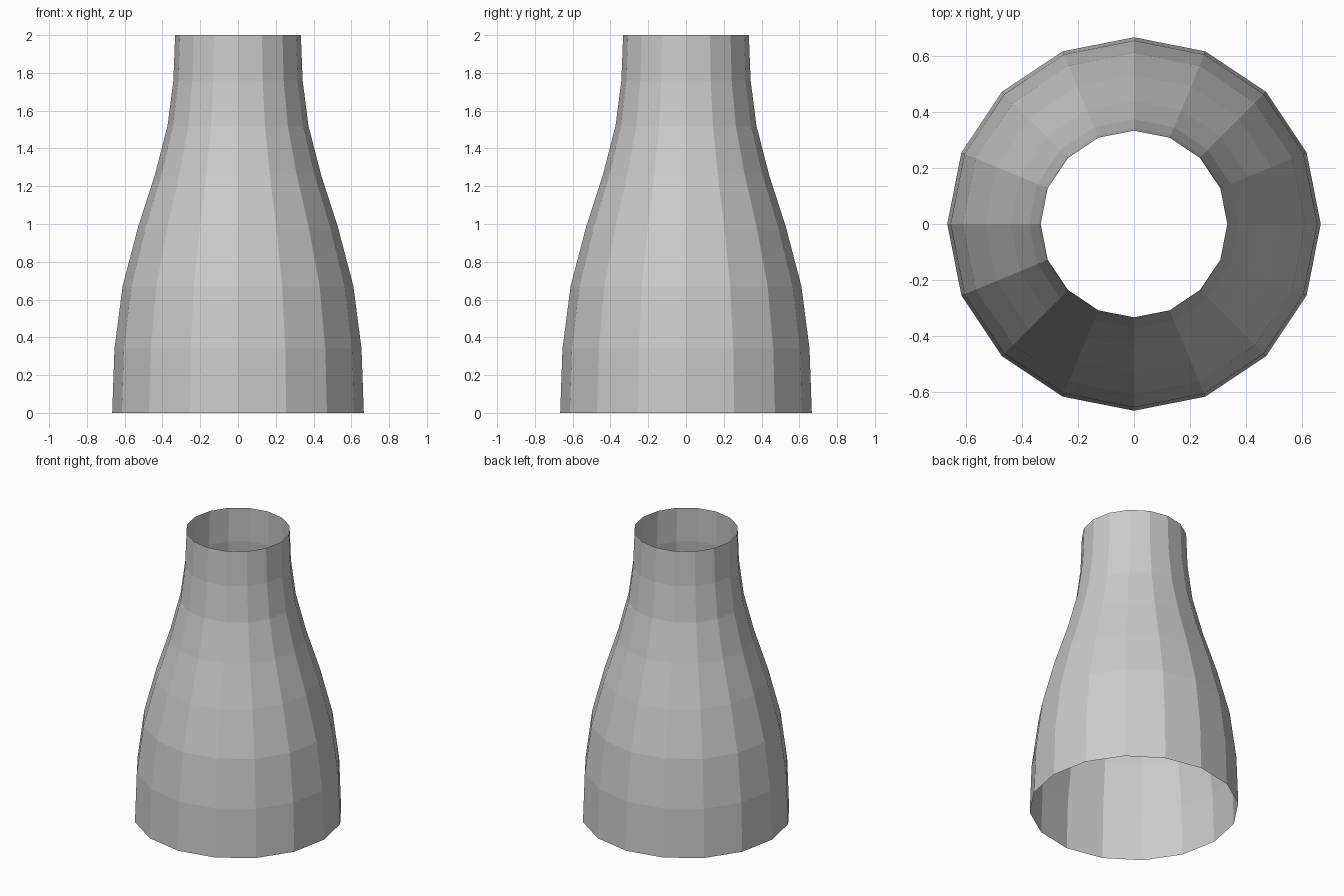
import bpy, bmesh
from math import cos, sin, tau

cube = bpy.data.objects.get("Cube")
if cube:
    bpy.data.objects.remove(cube, do_unlink=True)

SIDES = 16
# Radius and height of each ring, from the wide base to the narrow neck
PROFILE = [(0.666, 0), (0.654, 0.34), (0.611, 0.67), (0.53, 0.98),
           (0.44, 1.26), (0.373, 1.52), (0.342, 1.76), (0.333, 2)]

# Plain grey
grey = bpy.data.materials.new("plain grey")
grey.use_nodes = True
colour = (0.6, 0.6, 0.6, 1)
grey.diffuse_color = colour
grey.node_tree.nodes["Principled BSDF"].inputs["Base Color"].default_value = colour

# Open, single-walled tapered tube
bm = bmesh.new()
rings = [[bm.verts.new((r * cos(tau * i / SIDES), r * sin(tau * i / SIDES), z))
          for i in range(SIDES)] for r, z in PROFILE]
for low, high in zip(rings, rings[1:]):
    for i in range(SIDES):
        j = (i + 1) % SIDES
        bm.faces.new((low[i], low[j], high[j], high[i]))

mesh = bpy.data.meshes.new("tapered_tube")
bm.to_mesh(mesh)
bm.free()
mesh.materials.append(grey)
tube = bpy.data.objects.new("tapered_tube", mesh)
bpy.context.collection.objects.link(tube)
